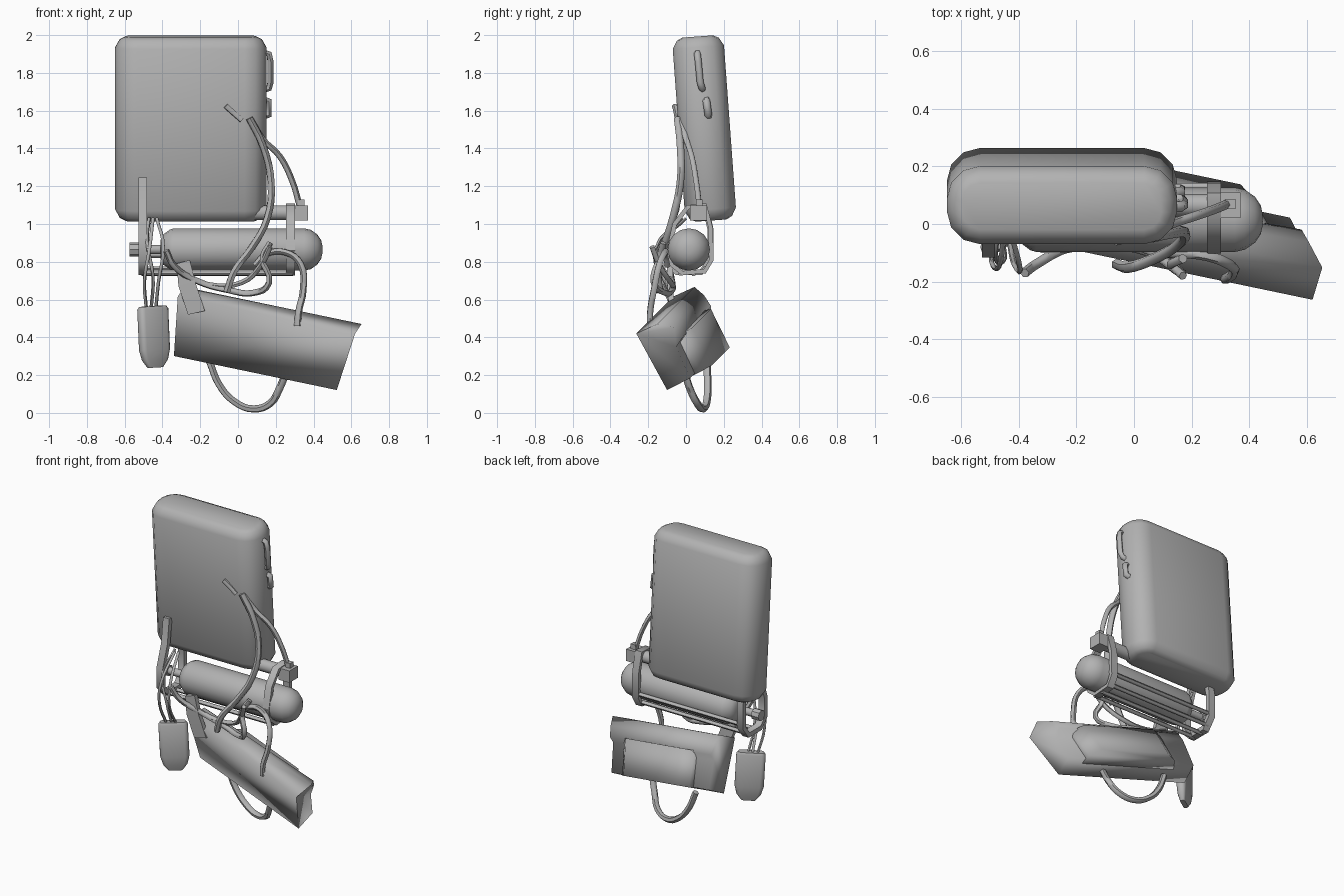
import bpy, bmesh, math
from mathutils import Vector, Matrix

cube = bpy.data.objects.get("Cube")
if cube:
    bpy.data.objects.remove(cube, do_unlink=True)

grey = bpy.data.materials.new("plain grey")
grey.use_nodes = True
COLOUR = (0.45, 0.45, 0.45, 1)
grey.diffuse_color = COLOUR
grey.node_tree.nodes["Principled BSDF"].inputs["Base Color"].default_value = COLOUR


def finish(obj, angle=35):
    if not obj.data.materials:
        obj.data.materials.append(grey)
    bpy.ops.object.select_all(action='DESELECT')
    obj.select_set(True)
    bpy.context.view_layer.objects.active = obj
    bpy.ops.object.shade_smooth_by_angle(angle=math.radians(angle))
    return obj


def loft(name, rings, angle=35, matrix=None):
    """Skin a list of equal-length point rings and cap both ends."""
    bm = bmesh.new()
    loops = [[bm.verts.new(p) for p in ring] for ring in rings]
    n = len(loops[0])
    for a, b in zip(loops, loops[1:]):
        for i in range(n):
            j = (i + 1) % n
            bm.faces.new((a[i], a[j], b[j], b[i]))
    bm.faces.new(loops[0][::-1])
    bm.faces.new(loops[-1])
    if matrix:
        bm.transform(matrix)
    bmesh.ops.recalc_face_normals(bm, faces=bm.faces)
    mesh = bpy.data.meshes.new(name)
    bm.to_mesh(mesh)
    bm.free()
    obj = bpy.data.objects.new(name, mesh)
    bpy.context.collection.objects.link(obj)
    return finish(obj, angle)


def rounded_ring(w, d, r, z, steps=3):
    pts = []
    for k, (sx, sy) in enumerate(((1, 1), (-1, 1), (-1, -1), (1, -1))):
        for i in range(steps + 1):
            t = math.pi / 2 * (k + i / steps)
            pts.append((sx * (w / 2 - r) + r * math.cos(t),
                        sy * (d / 2 - r) + r * math.sin(t), z))
    return pts


def lathe_x(name, profile, y, z, sides=16, angle=40):
    rings = [[(x, y + r * math.cos(2 * math.pi * i / sides),
               z + r * math.sin(2 * math.pi * i / sides)) for i in range(sides)]
             for x, r in profile]
    return loft(name, rings, angle)


def tube(name, points, radius, smooth=True):
    curve = bpy.data.curves.new(name, 'CURVE')
    curve.dimensions = '3D'
    curve.bevel_depth = radius
    curve.bevel_resolution = 1
    curve.resolution_u = 4
    curve.use_fill_caps = True
    if smooth:
        s = curve.splines.new('BEZIER')
        s.bezier_points.add(len(points) - 1)
        for bp, p in zip(s.bezier_points, points):
            bp.co = p
            bp.handle_left_type = bp.handle_right_type = 'AUTO'
    else:
        s = curve.splines.new('POLY')
        s.points.add(len(points) - 1)
        for sp, p in zip(s.points, points):
            sp.co = (*p, 1)
    curve.materials.append(grey)
    obj = bpy.data.objects.new(name, curve)
    bpy.context.collection.objects.link(obj)
    bpy.ops.object.select_all(action='DESELECT')
    obj.select_set(True)
    bpy.context.view_layer.objects.active = obj
    bpy.ops.object.convert(target='MESH')
    return finish(bpy.context.object, 60)


def tape(name, x, path, half_width, half_thick):
    """Flat strap following (y, z) points at a fixed x."""
    pts = [Vector(p) for p in path]
    rings = []
    for i, p in enumerate(pts):
        t = (pts[min(i + 1, len(pts) - 1)] - pts[max(i - 1, 0)]).normalized()
        n = Vector((-t.y, t.x)) * half_thick
        rings.append([(x + sx * half_width, p.x + sn * n.x, p.y + sn * n.y)
                      for sx, sn in ((-1, -1), (1, -1), (1, 1), (-1, 1))])
    return loft(name, rings, 50)


def box(name, centre, size):
    x, y, z = (s / 2 for s in size)
    rings = [[(-x, -y, h), (x, -y, h), (x, y, h), (-x, y, h)] for h in (-z, z)]
    return loft(name, rings, 20, Matrix.Translation(centre))


# Main pack: rounded slab leaning forward
W, D = 0.80, 0.272
steps = [(-0.49, 0.055), (-0.474, 0.024), (-0.43, 0), (0.43, 0), (0.472, 0.024), (0.487, 0.055)]
loft("main_pack", [rounded_ring(W - 2 * i, D - 2 * i, 0.115 - i, z) for z, i in steps], 50,
     Matrix.Translation((-0.25, 0.097, 1.507)) @ Matrix.Rotation(math.radians(4.2), 4, 'X'))

# Side handles on the pack
tube("upper_handle", [(0.13, 0.06, 1.91), (0.165, 0.06, 1.90), (0.172, 0.065, 1.86),
                      (0.172, 0.075, 1.75), (0.165, 0.085, 1.72), (0.13, 0.09, 1.71)], 0.018, smooth=False)
tube("lower_handle", [(0.13, 0.108, 1.66), (0.163, 0.108, 1.65), (0.163, 0.118, 1.58),
                      (0.13, 0.12, 1.57)], 0.02, smooth=False)

# Bottle with domed ends and a nozzle
lathe_x("bottle", [(-0.41, 0.05), (-0.395, 0.08), (-0.36, 0.106), (-0.34, 0.112), (0.35, 0.112),
                   (0.385, 0.104), (0.42, 0.08), (0.44, 0.05), (0.447, 0.02)], 0.015, 0.865)
lathe_x("bottle_neck", [(-0.53, 0.025), (-0.40, 0.025)], 0.015, 0.865, 10)
lathe_x("bottle_valve", [(-0.575, 0.036), (-0.52, 0.036)], 0.015, 0.865, 8, 20)

# Cross bar and its end block
lathe_x("cross_bar", [(0.04, 0.04), (0.30, 0.04)], 0.065, 1.06, 10)
box("cross_bar_end", (0.33, 0.065, 1.058), (0.08, 0.09, 0.08))
box("cross_bar_port", (0.335, 0.07, 1.11), (0.035, 0.035, 0.04))

# Cradle rods below and behind the bottle
for i, (y, z) in enumerate(((-0.03, 0.738), (0.04, 0.735), (0.10, 0.765), (0.13, 0.83))):
    tube(f"cradle_rod_{i + 1}", [(-0.51, y, z), (0.29, y, z)], 0.013, smooth=False)

# Carrying straps around the bottle
tape("right_strap", -0.505, [(-0.03, 1.245), (-0.05, 1.08), (-0.10, 0.93), (-0.10, 0.80), (-0.05, 0.745),
                             (0.08, 0.745), (0.13, 0.81), (0.13, 0.97), (0.11, 1.06)], 0.023, 0.016)
tape("left_strap", 0.278, [(-0.09, 0.86), (-0.06, 1.0), (0.01, 1.09), (0.10, 1.10), (0.13, 0.98),
                           (0.135, 0.81), (0.10, 0.75), (-0.02, 0.74), (-0.075, 0.785), (-0.09, 0.86)],
     0.024, 0.012)

# Lower bag: own axes along its length, depth and drop
A = Vector((0.62, -0.263, 0.42))
S = Vector((-0.958, 0.2, 0.2))
DEPTH = Vector((0.26, 0.86, 0.39))
DROP = Vector((-0.25, 0.46, -0.86))


def bag_pt(s, d, u):
    return A + S * s + DEPTH * d + DROP * u


outline = [(0, 0), (0, 0.35), (0.14, 0.345), (0.15, 0.16), (0.20, 0.13), (0.19, 0.06), (0.13, 0)]
right_inset = [0, 0.01, 0.03, 0.04, 0.06, 0.05, 0.0]
left_inset = [0, 0.07, 0.06, 0.02, 0.03, 0.02, 0]
loft("lower_bag",
     [[bag_pt(a, d, u) for a, (d, u) in zip(right_inset, outline)],
      [bag_pt(0.98 - b, d * (0.85 if d > 0.15 else 1), u) for b, (d, u) in zip(left_inset, outline)]], 100)
loft("bag_back_pocket",
     [[bag_pt(s, d, u) for s, u in ((a, 0.12), (0.96 - a, 0.12), (0.93 - a, 0.35), (a, 0.35))]
      for d, a in ((0.10, 0.14), (0.17, 0.16), (0.225, 0.23))], 100)

# Flat buckle strap lying over the bag's top edge
path = [(-0.29, -0.085, 0.80), (-0.27, -0.085, 0.68), (-0.22, -0.075, 0.53)]
loft("bag_buckle_strap",
     [[(x - w, y - 0.015, z - 0.01), (x + w, y - 0.015, z + 0.01), (x + w, y + 0.015, z + 0.01),
       (x - w, y + 0.015, z - 0.01)] for (x, y, z), w in zip(path, (0.035, 0.045, 0.045))], 20)

# Hanging pouch, a thin slab turned about the vertical, and its cords
loft("hanging_pouch",
     [rounded_ring(w, d, r, z) for w, d, r, z in
      ((0.09, 0.03, 0.012, -0.165), (0.15, 0.05, 0.02, -0.125), (0.18, 0.06, 0.025, -0.07),
       (0.18, 0.06, 0.025, 0.145), (0.16, 0.045, 0.02, 0.16))], 40,
     Matrix.Translation((-0.445, -0.045, 0.405)) @ Matrix.Rotation(math.radians(33), 4, 'Z')
     @ Matrix.Rotation(math.radians(-3), 4, 'Y'))
cords = [
    [(-0.485, -0.07, 0.55), (-0.495, -0.13, 0.70), (-0.47, -0.15, 0.86), (-0.45, -0.03, 1.03)],
    [(-0.435, -0.04, 0.55), (-0.42, -0.13, 0.70), (-0.395, -0.16, 0.87), (-0.43, -0.02, 1.03)],
    [(-0.46, -0.05, 0.55), (-0.45, -0.12, 0.72), (-0.48, -0.12, 0.90), (-0.47, 0.0, 1.03)],
]
for i, pts in enumerate(cords):
    tube(f"pouch_cord_{i + 1}", pts, 0.009)

# Hoses
hoses = {
    "hose_tip": ([(-0.065, -0.06, 1.625), (-0.02, -0.05, 1.585), (0.02, -0.045, 1.55)], 0.015),
    "long_hose": ([(0.06, -0.045, 1.56), (0.13, -0.03, 1.42), (0.175, -0.03, 1.22), (0.155, -0.07, 1.03),
                   (0.07, -0.12, 0.87), (-0.02, -0.15, 0.75), (-0.06, -0.14, 0.64)], 0.020),
    "shoulder_hose": ([(0.07, -0.03, 1.55), (0.13, 0.0, 1.45), (0.22, 0.03, 1.36), (0.29, 0.055, 1.22),
                       (0.325, 0.07, 1.10)], 0.016),
    "arched_hose": ([(0.09, -0.10, 0.78), (0.15, -0.10, 0.84), (0.25, -0.11, 0.85), (0.33, -0.14, 0.79),
                     (0.345, -0.17, 0.65), (0.32, -0.19, 0.53), (0.315, -0.19, 0.46)], 0.018),
    "bottom_loop": ([(-0.15, 0.11, 0.27), (-0.10, 0.115, 0.15), (-0.02, 0.11, 0.06), (0.08, 0.09, 0.021),
                     (0.17, 0.06, 0.05), (0.22, 0.02, 0.13), (0.26, -0.01, 0.23)], 0.020),
    "sagging_hose": ([(-0.38, -0.17, 0.86), (-0.34, -0.14, 0.78), (-0.22, -0.08, 0.70),
                      (-0.05, -0.075, 0.65), (0.08, -0.11, 0.635), (0.165, -0.17, 0.69),
                      (0.13, -0.14, 0.82), (0.17, -0.12, 0.90)], 0.017),
    "short_hose": ([(-0.31, -0.08, 0.74), (-0.16, -0.07, 0.68), (0.02, -0.08, 0.69),
                    (0.12, -0.14, 0.78), (0.17, -0.18, 0.88)], 0.015),
}
for name, (pts, r) in hoses.items():
    tube(name, pts, r)
